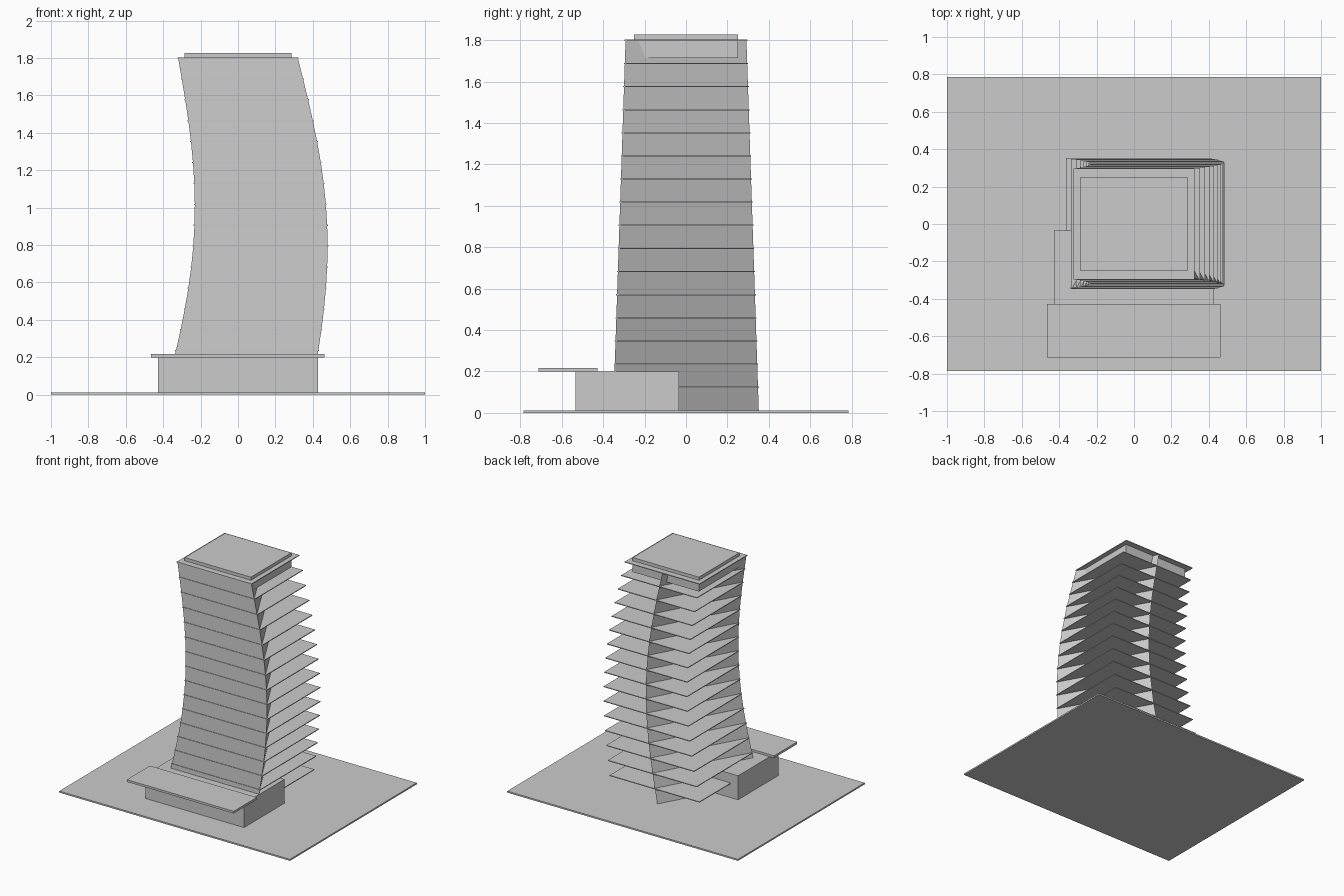
import bpy, bmesh, math

if "Cube" in bpy.data.objects:
    bpy.data.objects.remove(bpy.data.objects["Cube"])

FLOORS, Z0, Z1 = 16, 0.012, 1.8

grey = bpy.data.materials.new("light_grey")
grey.diffuse_color = (0.6, 0.6, 0.6, 1)
grey.use_nodes = True
grey.node_tree.nodes["Principled BSDF"].inputs["Base Color"].default_value = grey.diffuse_color


def add_object(name, bm):
    bmesh.ops.recalc_face_normals(bm, faces=bm.faces)
    me = bpy.data.meshes.new(name)
    bm.to_mesh(me)
    bm.free()
    me.materials.append(grey)
    ob = bpy.data.objects.new(name, me)
    bpy.context.collection.objects.link(ob)
    return ob


def box(name, x0, x1, y0, y1, z0, z1):
    bm = bmesh.new()
    bmesh.ops.create_cube(bm, size=1)
    for v in bm.verts:
        v.co.x = x1 if v.co.x > 0 else x0
        v.co.y = y1 if v.co.y > 0 else y0
        v.co.z = z1 if v.co.z > 0 else z0
    return add_object(name, bm)


def outline(z):
    """Centre x, half width and half depth of the bowed, tapering tower."""
    t = z / Z1
    return 0.122 * math.sin(math.pi * t), 0.39 - 0.07 * t, 0.352 - 0.06 * t


levels = [Z0 + (Z1 - Z0) * i / FLOORS for i in range(FLOORS + 1)]

# Ground plate, entrance block, canopy and roof box
box("ground_plate", -1, 1, -0.785, 0.785, 0, 0.012)
box("entrance_block", -0.427, 0.427, -0.535, -0.035, 0.012, 0.2)
box("entrance_canopy", -0.465, 0.462, -0.713, -0.427, 0.2, 0.217)
box("roof_box", -0.287, 0.287, -0.25, 0.25, 1.715, 1.828)

# Tower core: bowed shaft with a triangular plan, flat to the front
bm = bmesh.new()
rings = []
for z in [0] + levels[1:]:
    c, w, d = outline(z)
    rings.append([bm.verts.new(p) for p in
                  ((c - w, -d, z), (c + w, -d, z), (c, d, z))])
for a, b in zip(rings, rings[1:]):
    for i in range(3):
        j = (i + 1) % 3
        bm.faces.new((a[i], a[j], b[j], b[i]))
bm.faces.new(rings[0][::-1])
bm.faces.new(rings[-1])
add_object("tower_core", bm)

# Rectangular floor slabs following the same curve
for i, z in enumerate(levels[1:], 1):
    c, w, d = outline(z)
    w, d = w + 0.004, d + 0.004
    box(f"floor_slab_{i}", c - w, c + w, -d, d, z - 0.003, z + 0.003)
